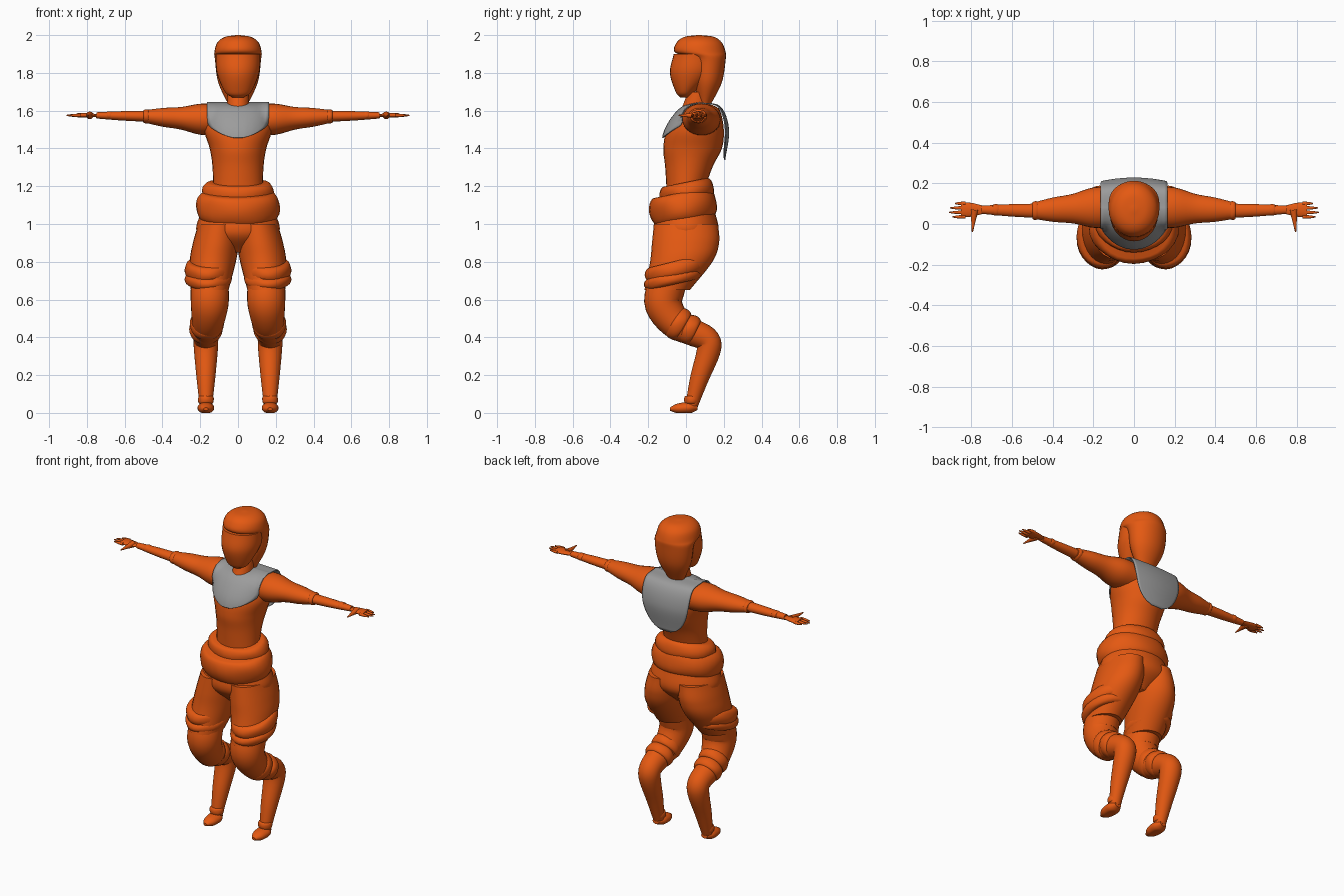
import bpy, bmesh, math
from mathutils import Vector
from mathutils.bvhtree import BVHTree

cube = bpy.data.objects.get("Cube")
if cube:
    bpy.data.objects.remove(cube, do_unlink=True)

X, Y = Vector((1, 0, 0)), Vector((0, 1, 0))
SIDES = 28


def material(name, color):
    m = bpy.data.materials.new(name)
    m.use_nodes = True
    m.diffuse_color = (*color, 1)
    m.node_tree.nodes["Principled BSDF"].inputs["Base Color"].default_value = (*color, 1)
    return m


orange = material("burnt orange", (0.78, 0.1, 0.006))
grey = material("mid grey", (0.33, 0.33, 0.33))


def sample(keys, count):
    """Evenly spaced samples of a smooth curve through the keys."""
    keys = [Vector(key) for key in keys]
    keys = [keys[0] * 2 - keys[1], *keys, keys[-1] * 2 - keys[-2]]
    samples = []
    for step in range(count + 1):
        place = step / count * (len(keys) - 3)
        i = min(int(place), len(keys) - 4)
        t = place - i
        before, start, end, after = keys[i:i + 4]
        leave, arrive = (end - before) / 2, (after - start) / 2
        blend = t * t * (3 - 2 * t)
        samples.append(start.lerp(end, blend) + leave * (t * (1 - t) ** 2)
                       - arrive * (t * t * (1 - t)))
    return samples


def build(name, verts, faces, color, mirror=False):
    mesh = bpy.data.meshes.new(name)
    mesh.from_pydata(verts, [], faces)
    bm = bmesh.new()
    bm.from_mesh(mesh)
    bmesh.ops.recalc_face_normals(bm, faces=bm.faces)
    bm.to_mesh(mesh)
    bm.free()
    part = bpy.data.objects.new(name, mesh)
    bpy.context.collection.objects.link(part)
    mesh.materials.append(color)
    if mirror:
        part.modifiers.new("mirror", "MIRROR")
    bpy.ops.object.select_all(action="DESELECT")
    part.select_set(True)
    bpy.context.view_layer.objects.active = part
    bpy.ops.object.shade_smooth_by_angle(angle=math.radians(45))
    return part


def skin(name, rings, mirror, ripple=0):
    """Skin over ellipses given as centre and two radius vectors; soles stay on the floor."""
    verts, faces = [], []
    for i, (centre, u, v) in enumerate(rings):
        for k in range(SIDES):
            a = math.tau * k / SIDES
            swell = 1 + ripple * (math.sin(5 * a + i / 2) + math.sin(3 * a - i) / 2)
            point = centre + (u * math.cos(a) + v * math.sin(a)) * swell
            point.z = max(point.z, 0)
            verts.append(point)
            if i:
                here, following = i * SIDES + k, i * SIDES + (k + 1) % SIDES
                faces.append((here, following, following - SIDES, here - SIDES))
    faces += [range(SIDES), range(len(verts) - SIDES, len(verts))]
    faces = [tuple(face) for face in faces]
    build(name, verts, faces, orange, mirror)
    return BVHTree.FromPolygons(verts, faces)


def stack(name, keys, x=(0, 0)):
    """Level ellipses from keys of height, front, back and half width."""
    rings, count = [], 6 * len(keys)
    for i, (z, front, back, half) in enumerate(sample(keys, count)):
        across = x[0] + (x[1] - x[0]) * i / count
        rings.append((Vector((across, (front + back) / 2, z)), X * half, Y * (back - front) / 2))
    return skin(name, rings, mirror=x[1] > 0)


def limb(name, path, radii, side, wide=1.0):
    """Mirrored tube along a path; wide above one flattens it across the side direction."""
    count = 4 * len(radii)
    centres = sample(path, count)
    sizes = sample([(r, r) for r in radii], count)
    rings = []
    for i, (centre, size) in enumerate(zip(centres, sizes)):
        along = (centres[min(i + 1, count)] - centres[max(i - 1, 0)]).normalized()
        u = (side - along * side.dot(along)).normalized()
        rings.append((centre, u * size.x * wide, along.cross(u) * size.x / wide))
    return skin(name, rings, mirror=True)


def band(name, centre, reach, wide, deep, side=X):
    """Puffy cloth band; reach points from its middle to its end."""
    centre, reach = Vector(centre), Vector(reach)
    across = reach.cross(side).normalized()
    rings = []
    for step in range(-6, 7):
        a = step * math.pi / 12
        puff = 0.8 + 0.2 * math.cos(a)
        rings.append((centre + reach * math.sin(a), side * wide * puff, across * deep * puff))
    skin(name, rings, mirror=centre.x > 0, ripple=0.01)


# Torso, neck and head
torso = stack("torso", [
    (1.13, -.1, .08, .13), (1.3, -.11, .14, .135), (1.4, -.12, .19, .15),
    (1.5, -.1, .2, .18), (1.6, -.03, .18, .17), (1.63, .04, .14, .1)])
stack("neck", [(1.55, -.08, .12, .07), (1.6, -.03, .12, .06), (1.7, .01, .12, .055)])
stack("face", [(1.67, -.03, .02, .03), (1.7, -.055, .05, .07), (1.8, -.085, .15, .112),
               (1.9, -.065, .16, .118)])
stack("hair", [(1.63, .07, .13, .05), (1.75, .04, .19, .105), (1.87, .02, .21, .122),
               (1.91, -.06, .21, .125), (1.96, -.05, .19, .11), (1.99, -.01, .15, .07),
               (2, .06, .08, .01)])

# Sleeves, forearms and hands
wrist = Vector((.75, .07, 1.575))
sleeve = limb("sleeves", [(.1, .085, 1.55), (.5, .065, 1.57)], (.09, .09, .066, .054, .035), Y, 1.1)
band("sleeve_cuffs", (.485, .066, 1.57), X * .015, .046, .037, Y)
limb("forearms", [(.48, .065, 1.57), wrist], (.032, .027, .018), Y, 1.1)
band("wrist_bands", wrist - X * .07, X * .015, .028, .022, Y)
limb("palms", [wrist, wrist + X * .1], (.013, .02, .021), Y, 1.7)
for i, finger in enumerate(("index", "middle", "ring", "little")):
    root = wrist + X * .08 + Y * (.022 * i - .035)
    length = .08 - .01 * (i - 1.3) ** 2
    limb(finger + "_fingers", [root, root + X * length], (.009, .008, .003), Y)
limb("thumbs", [wrist + X * .035, wrist + X * .045 - Y * .11], (.02, .014, .008, .003), X)

# Rolled waist and baggy breeches
band("waist_roll", (0, -.015, 1.09), (0, -.015, .075), .222, .18)
band("waist_fold", (0, .005, 1.17), (0, -.01, .05), .19, .145)
stack("hips", [(1.08, -.15, .15, .19), (.95, -.17, .17, .215), (.85, -.08, .08, .06)])
stack("thighs", [(1, -.17, .17, .11), (.9, -.18, .175, .122), (.8, -.19, .14, .122),
                 (.65, -.22, .02, .1)], x=(.1, .15))
band("upper_thigh_cuffs", (.157, -.06, .76), (0, -.01, .04), .125, .16)
band("lower_thigh_cuffs", (.157, -.07, .71), (0, -.007, .03), .125, .155)

# Bent lower legs, knee and ankle bands, feet
limb("lower_legs", [
    (.15, -.1, .68), (.15, -.12, .58), (.16, -.06, .48), (.17, .03, .43),
    (.17, .11, .39), (.17, .12, .33), (.17, .07, .18), (.17, .03, .04)],
    (.1, .1, .085, .073, .066, .063, .049, .033), X)
band("upper_knee_bands", (.165, -.04, .47), (0, .03, -.018), .09, .09)
band("lower_knee_bands", (.17, .02, .44), (0, .03, -.015), .088, .08)
band("ankle_bands", (.17, .03, .07), (0, 0, .02), .042, .04)
limb("feet", [(.17, .06, .03), (.17, -.085, .02)], (.018, .035, .036, .03, .01), X, 1.2)

# Grey collar: the front lies on the chest, the back hangs free
ROWS, COLUMNS = 14, 20
across = [2 * k / COLUMNS - 1 for k in range(COLUMNS + 1)]


def collar_half(s):
    return .165 * math.sqrt(1 - (1 - min(s, 1)) ** 3)


grid = []
for row in range(1, ROWS + 1):
    s = (row / ROWS) ** 2
    angle = math.radians(80 * s)
    out = Vector((0, -math.cos(angle), math.sin(angle)))
    for u in across:
        x = u * collar_half(s)
        inside = Vector((abs(x), .05, 1.455))
        hits = [tree.ray_cast(inside + out, -out) for tree in (torso, sleeve)]
        nearest = min((hit[3] for hit in hits if hit[0]), default=.9)
        surface = inside + out * (1.01 - nearest)
        grid.append((x, surface.y, surface.z))
drape = sample([(.07, 1.642), (.18, 1.62), (.225, 1.5), (.205, 1.34)], 2 * ROWS)
for row, (y, z) in enumerate(drape):
    half = collar_half((z - 1.335) / .3)
    curl = row / ROWS / 2
    grid += [(u * half, y - curl * (u * half) ** 2, z) for u in across]
width = len(across)
quads = [(i + k, i + k + 1, i + width + k + 1, i + width + k)
         for i in range(0, len(grid) - width, width) for k in range(COLUMNS)]
collar = build("collar", grid, quads, grey)
thickness = collar.modifiers.new("thickness", "SOLIDIFY")
thickness.thickness = .006
thickness.offset = 0
